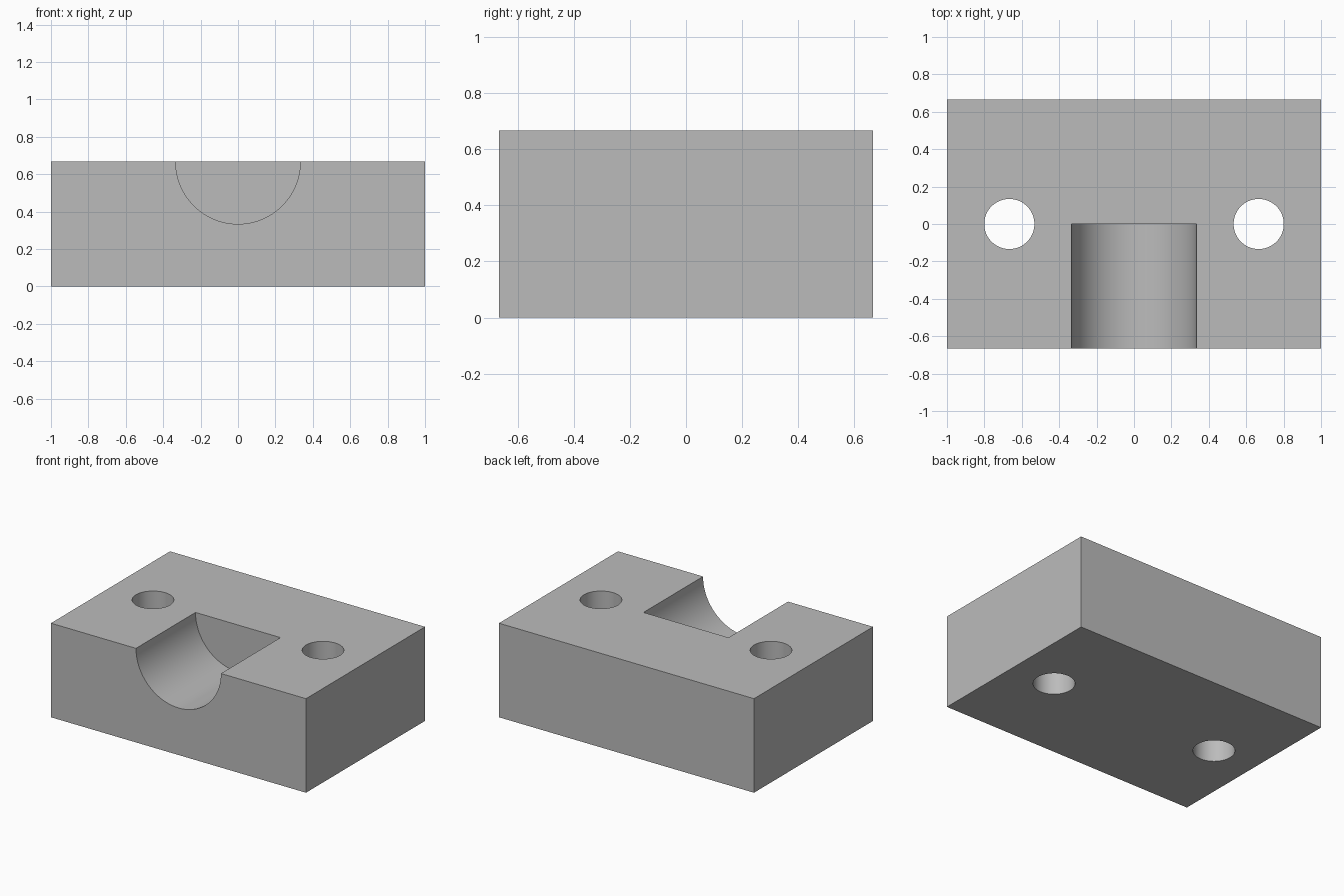
import bpy
import math

old = bpy.data.objects.get("Cube")
if old:
    bpy.data.objects.remove(old, do_unlink=True)

W, D, H = 2.0, 4 / 3, 2 / 3
GROOVE_R = 1 / 3
HOLE_R, HOLE_X = 0.134, 2 / 3

grey = bpy.data.materials.new("plain grey")
grey.use_nodes = True
colour = (0.5, 0.5, 0.5, 1)
grey.diffuse_color = colour
grey.node_tree.nodes["Principled BSDF"].inputs["Base Color"].default_value = colour

# Rectangular block
bpy.ops.mesh.primitive_cube_add(size=1, location=(0, 0, H / 2))
block = bpy.context.object
block.name = "clamp_block"
block.scale = (W, D, H)
bpy.ops.object.transform_apply(location=True, rotation=True, scale=True)
block.data.materials.append(grey)


def cut(name, radius, depth, location, rotation=(0, 0, 0)):
    """Subtract a cylinder from the block."""
    bpy.ops.mesh.primitive_cylinder_add(
        vertices=96, radius=radius, depth=depth, location=location, rotation=rotation)
    cutter = bpy.context.object
    cutter.name = name
    cutter.hide_render = True
    cutter.data.materials.append(grey)
    bpy.ops.object.select_all(action="DESELECT")
    block.select_set(True)
    bpy.context.view_layer.objects.active = block
    mod = block.modifiers.new(name, "BOOLEAN")
    mod.operation = "DIFFERENCE"
    mod.solver = "EXACT"
    mod.object = cutter
    bpy.ops.object.modifier_apply(modifier=mod.name)
    bpy.data.objects.remove(cutter, do_unlink=True)


# Half-round groove, open at the front and top, ending at the middle
cut("groove_cutter", GROOVE_R, D, (0, -D / 2, H), (math.pi / 2, 0, 0))

# Two through holes
for side, name in ((1, "left_hole_cutter"), (-1, "right_hole_cutter")):
    cut(name, HOLE_R, H * 2, (side * HOLE_X, 0, H / 2))

bpy.ops.object.shade_smooth_by_angle(angle=math.radians(30))
